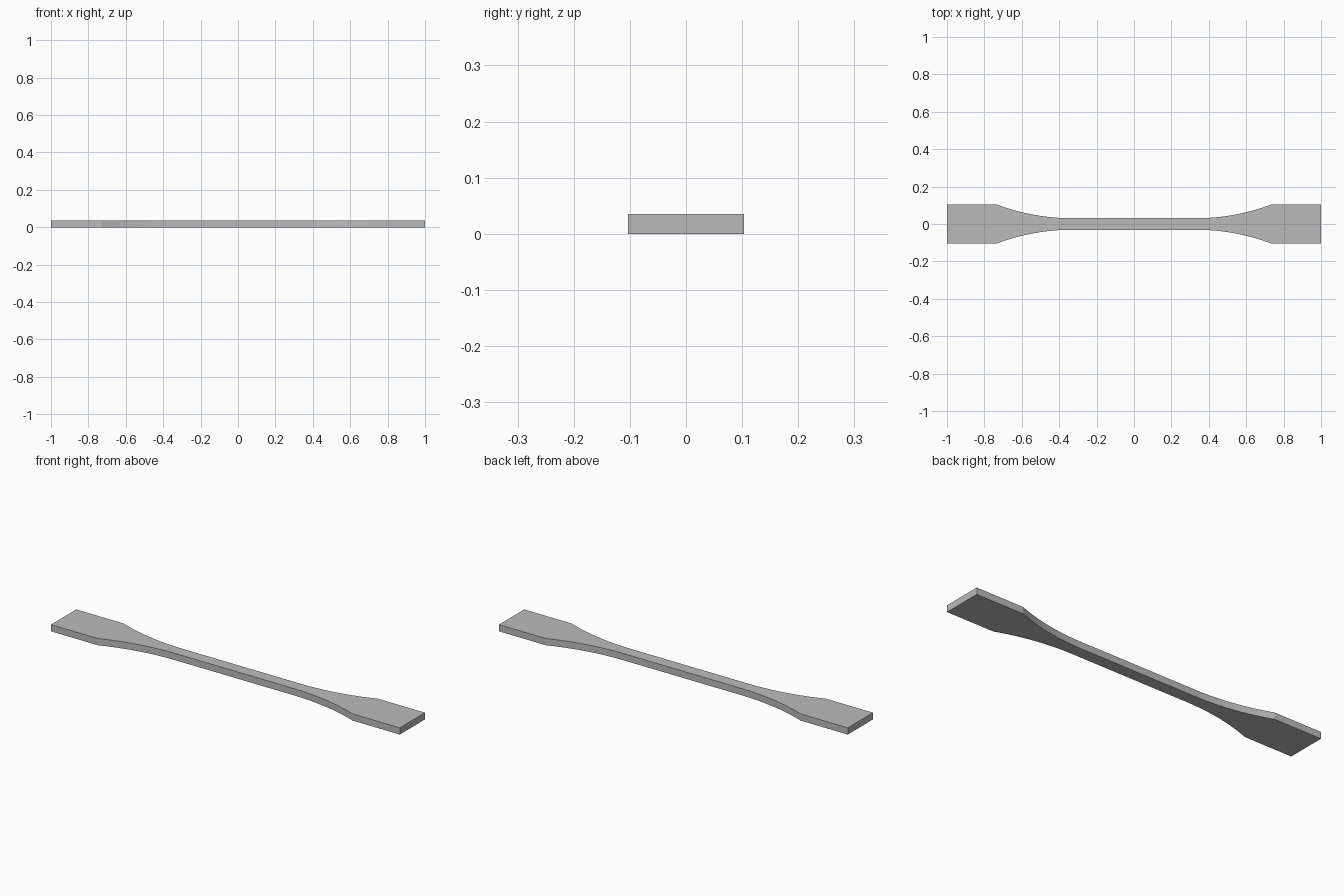
import bpy, bmesh, math

cube = bpy.data.objects.get("Cube")
if cube:
    bpy.data.objects.remove(cube, do_unlink=True)

LENGTH, GRIP, NECK, THICK = 1.0, 0.103, 0.031, 0.035   # half length, half widths, thickness
NECK_END, GRIP_START, STEPS = 0.335, 0.73, 20

# Plain grey material
grey = bpy.data.materials.new("plain_grey")
grey.use_nodes = True
colour = (0.5, 0.5, 0.5, 1)
grey.diffuse_color = colour
grey.node_tree.nodes["Principled BSDF"].inputs["Base Color"].default_value = colour

# Quarter outline: straight neck, tangent arc, wide grip
run, rise = GRIP_START - NECK_END, GRIP - NECK
radius = (run ** 2 + rise ** 2) / (2 * rise)
sweep = math.asin(run / radius)
quarter = []
for i in range(STEPS + 1):
    a = sweep * i / STEPS
    quarter.append((NECK_END + radius * math.sin(a), NECK + radius * (1 - math.cos(a))))
quarter.append((LENGTH, GRIP))

# Mirror the quarter into a closed outline
back = [(-x, y) for x, y in reversed(quarter)] + quarter
outline = [(-x, -y) for x, y in back] + back

# Extrude the outline into the flat bar
bm = bmesh.new()
base = bm.faces.new([bm.verts.new((x, y, 0)) for x, y in outline])
top = bmesh.ops.extrude_face_region(bm, geom=[base], use_keep_orig=True)
bmesh.ops.translate(bm, vec=(0, 0, THICK),
                    verts=[v for v in top["geom"] if isinstance(v, bmesh.types.BMVert)])
bmesh.ops.recalc_face_normals(bm, faces=bm.faces)
mesh = bpy.data.meshes.new("necked_flat_bar")
bm.to_mesh(mesh)
bm.free()
mesh.materials.append(grey)
bar = bpy.data.objects.new("necked_flat_bar", mesh)
bpy.context.collection.objects.link(bar)

# Smooth the curved flanks, keep the corners sharp
bpy.ops.object.select_all(action="DESELECT")
bar.select_set(True)
bpy.context.view_layer.objects.active = bar
bpy.ops.object.shade_smooth_by_angle(angle=math.radians(15))
